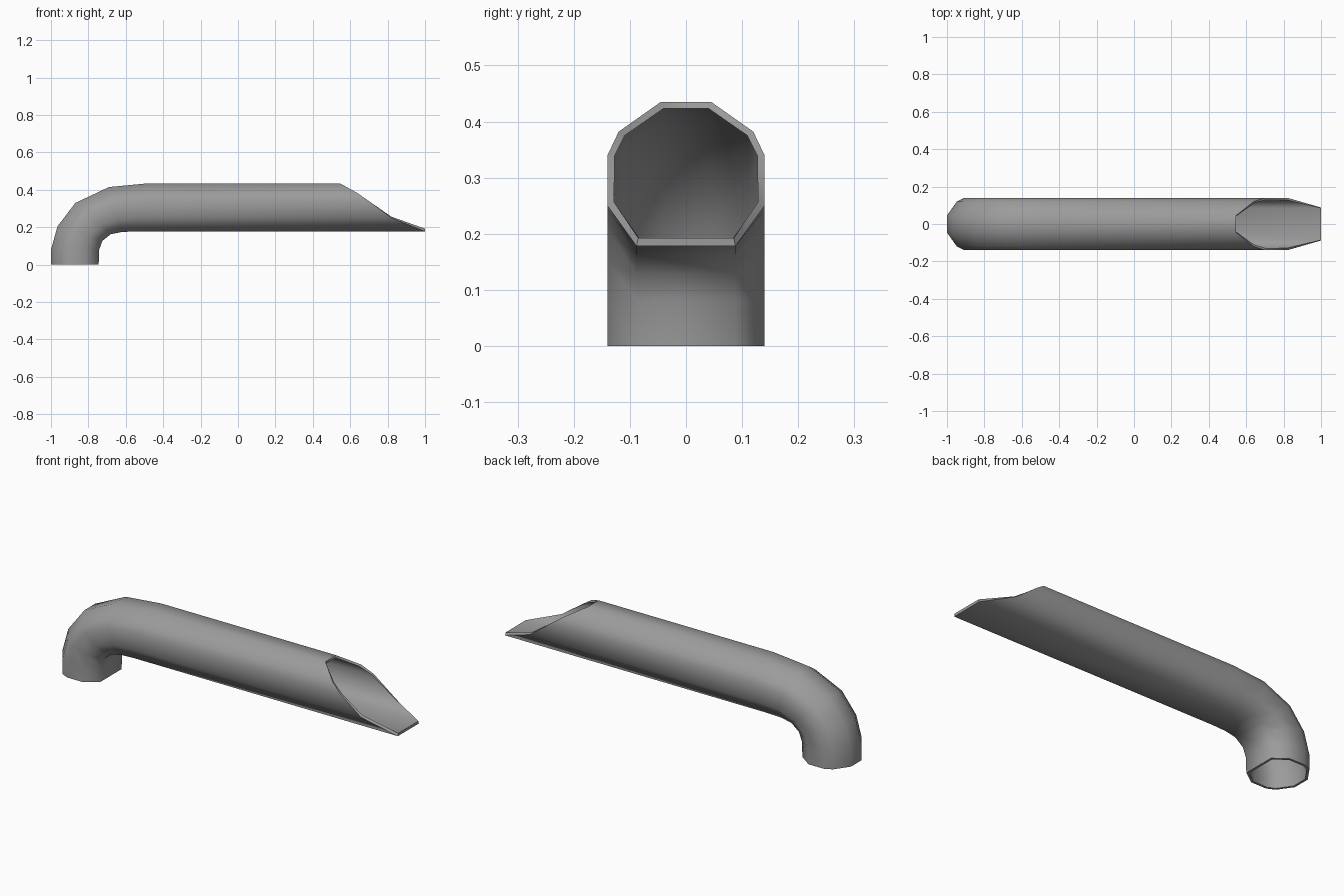
import bpy
import bmesh
from math import radians

cube = bpy.data.objects.get("Cube")
if cube:
    bpy.data.objects.remove(cube, do_unlink=True)

# Single grey metal
metal = bpy.data.materials.new("grey_metal")
metal.use_nodes = True
grey = (0.33, 0.33, 0.33, 1)
metal.diffuse_color = grey
metal.node_tree.nodes["Principled BSDF"].inputs["Base Color"].default_value = grey

# Half cross-section: (half width, fraction from outer to inner side of the bend)
SECTION = [(0.045, 0), (0.12, 0.206), (0.14, 0.37), (0.14, 0.72), (0.088, 1)]

# Bend stations: (outer x, outer z, inner x, inner z)
BEND = [
    (-1.0, 0.0, -0.745, 0.0),
    (-1.0, 0.08, -0.742, 0.08),
    (-0.965, 0.205, -0.725, 0.127),
    (-0.87, 0.33, -0.68, 0.163),
    (-0.69, 0.415, -0.62, 0.175),
    (-0.48, 0.435, -0.54, 0.178),
]

# Slanted mouth: x of each section point, from top to tip
MOUTH_X = [0.545, 0.64, 0.70, 0.82, 1.0]
TOP, BOTTOM = 0.435, 0.178


def full_ring(half):
    """Mirror half a ring across y to close it."""
    return half + [(x, -y, z) for x, y, z in reversed(half)]


rings = []
for ox, oz, ix, iz in BEND:
    rings.append(full_ring([(ox + (ix - ox) * t, w, oz + (iz - oz) * t)
                            for w, t in SECTION]))
rings.append(full_ring([(x, w, TOP + (BOTTOM - TOP) * t)
                        for x, (w, t) in zip(MOUTH_X, SECTION)]))

# Loft the rings into an open tube
bm = bmesh.new()
loops = [[bm.verts.new(p) for p in ring] for ring in rings]
for a, b in zip(loops, loops[1:]):
    for i in range(len(a)):
        j = (i + 1) % len(a)
        bm.faces.new((a[i], a[j], b[j], b[i]))
bmesh.ops.recalc_face_normals(bm, faces=bm.faces)
# Make sure normals point away from the tube's middle
top_face = max(bm.faces, key=lambda f: f.calc_center_median().z)
if top_face.normal.z < 0:
    bmesh.ops.reverse_faces(bm, faces=bm.faces)
mesh = bpy.data.meshes.new("exhaust_pipe")
bm.to_mesh(mesh)
bm.free()
mesh.materials.append(metal)
pipe = bpy.data.objects.new("exhaust_pipe", mesh)
bpy.context.collection.objects.link(pipe)

# Wall thickness, inward
wall = pipe.modifiers.new("wall", 'SOLIDIFY')
wall.thickness = 0.012
wall.offset = -1
wall.use_even_offset = True

bpy.context.view_layer.objects.active = pipe
pipe.select_set(True)
bpy.ops.object.modifier_apply(modifier=wall.name)
bpy.ops.object.shade_smooth_by_angle(angle=radians(60))
